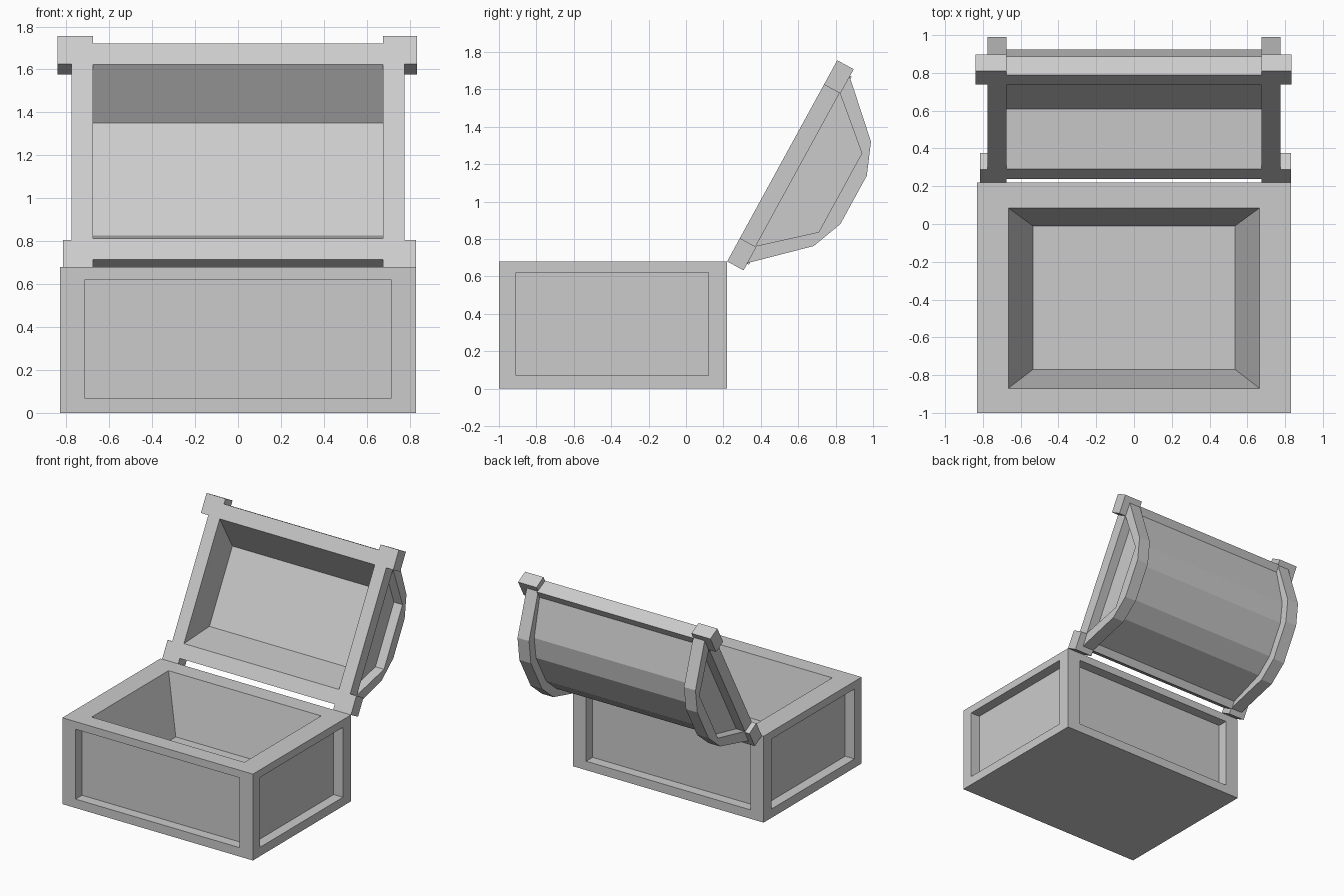
import bpy, bmesh, math
from mathutils import Vector

if "Cube" in bpy.data.objects:
    bpy.data.objects.remove(bpy.data.objects["Cube"])

ANG = math.radians(61.3)            # how far the lid is swung open
HINGE_Y, HINGE_Z = 0.22, 0.68


def finish(bm, name):
    bmesh.ops.recalc_face_normals(bm, faces=bm.faces)
    me = bpy.data.meshes.new(name)
    bm.to_mesh(me)
    bm.free()
    ob = bpy.data.objects.new(name, me)
    bpy.context.collection.objects.link(ob)
    return ob


def lid_point(x, u, v):
    """Lid space (u along the rim from the hinge, v outward) to world."""
    c, s = math.cos(ANG), math.sin(ANG)
    return Vector((x, HINGE_Y + c * u + s * v, HINGE_Z + s * u - c * v))


def lid_prism(name, profile, x0, x1):
    """Extrude a (u, v) profile across the lid from x0 to x1."""
    bm = bmesh.new()
    face = bm.faces.new([bm.verts.new(lid_point(x0, u, v)) for u, v in profile])
    ext = bmesh.ops.extrude_face_region(bm, geom=[face])["geom"]
    bmesh.ops.translate(bm, vec=(x1 - x0, 0, 0),
                        verts=[g for g in ext if isinstance(g, bmesh.types.BMVert)])
    return finish(bm, name)


def rect(u0, u1, v0, v1):
    return [(u0, v0), (u1, v0), (u1, v1), (u0, v1)]


def inset_to(bm, face, lo, hi):
    """Inset a face and snap the inner corners onto the box lo..hi."""
    mid = face.calc_center_median()
    bmesh.ops.inset_individual(bm, faces=[face], thickness=0.02)
    for v in face.verts:
        v.co = [lo[i] if v.co[i] < mid[i] - 1e-4 else
                hi[i] if v.co[i] > mid[i] + 1e-4 else v.co[i] for i in range(3)]


# Chest base: box with recessed side panels and a tapered cavity
bm = bmesh.new()
bmesh.ops.create_cube(bm, size=1)
for v in bm.verts:
    v.co = (v.co.x * 1.66, v.co.y * 1.22 - 0.39, (v.co.z + 0.5) * 0.68)
bm.normal_update()
for f in list(bm.faces):
    n = f.normal.copy()
    if abs(n.z) < 0.5:
        inset_to(bm, f, (-0.715, -0.91, 0.07), (0.715, 0.12, 0.62))
        inset_to_depth = bmesh.ops.extrude_discrete_faces(bm, faces=[f])["faces"]
        for v in inset_to_depth[0].verts:
            v.co -= n * 0.08
    elif n.z > 0.5:
        inset_to(bm, f, (-0.665, -0.87, 0), (0.665, 0.085, 0))
        floor = bmesh.ops.extrude_discrete_faces(bm, faces=[f])["faces"][0]
        for v in floor.verts:
            v.co = (math.copysign(0.535, v.co.x), -0.77 if v.co.y < -0.4 else -0.01, 0.23)
finish(bm, "chest_base")

# Lid barrel: faceted shell with front and back beams and a hollow inside
lid_prism("lid_barrel", [
    (0.04, 0), (0.04, 0.11), (0.10, 0.11), (0.325, 0.31), (0.48, 0.37), (0.745, 0.37),
    (0.90, 0.31), (1.126, 0.11), (1.186, 0.11), (1.186, 0),
    (1.076, 0), (0.911, 0.27), (0.315, 0.27), (0.15, 0)], -0.68, 0.68)

ARCH_OUT = [(0.04, 0.095), (0.295, 0.367), (0.466, 0.435),
            (0.76, 0.435), (0.931, 0.367), (1.186, 0.095)]
ARCH_IN = [(1.08, 0.095), (0.853, 0.354), (0.373, 0.354), (0.146, 0.095)]

# Lid ends: rib arch, sill, recessed panel and corner blocks on each side
for side, s, low_x, high_x in (("right", 1, 0.83, 0.835), ("left", -1, 0.815, 0.84)):
    lid_prism("lid_rib_" + side, ARCH_OUT + ARCH_IN, s * 0.675, s * 0.775)
    lid_prism("lid_sill_" + side, rect(0.04, 1.186, 0, 0.095), s * 0.675, s * 0.775)
    lid_prism("lid_end_panel_" + side, ARCH_IN, s * 0.675, s * 0.70)
    lid_prism("hinge_block_" + side, rect(0, 0.142, 0, 0.1), s * 0.675, s * low_x)
    lid_prism("front_block_" + side, rect(1.078, 1.226, 0, 0.1), s * 0.675, s * high_x)
